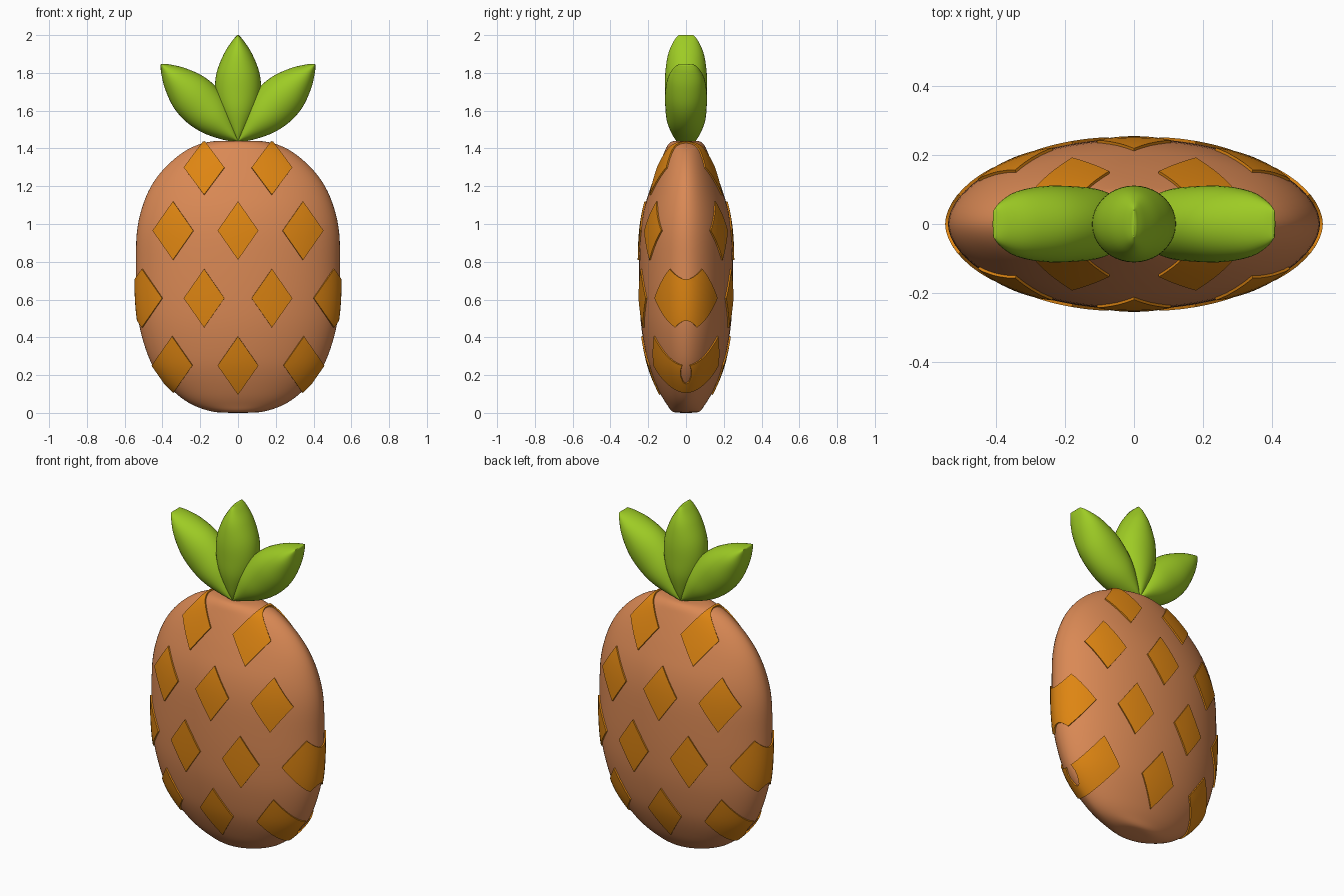
import bpy, bmesh, math
from mathutils import Vector, Matrix

if "Cube" in bpy.data.objects:
    bpy.data.objects.remove(bpy.data.objects["Cube"])


def material(name, rgb):
    m = bpy.data.materials.new(name)
    m.diffuse_color = (*rgb, 1)
    m.use_nodes = True
    m.node_tree.nodes["Principled BSDF"].inputs["Base Color"].default_value = m.diffuse_color
    return m


SKIN = material("warm_tan", (0.70, 0.25, 0.09))
AMBER = material("amber", (0.73, 0.235, 0.006))
LEAF = material("leaf_green", (0.34, 0.60, 0.018))


def smooth_rows(rows, steps):
    """Catmull-Rom through (z, half width, half depth) rows."""
    pts = [Vector(r) for r in rows]
    pts = [2 * pts[0] - pts[1]] + pts + [2 * pts[-1] - pts[-2]]
    out = []
    for i in range(1, len(pts) - 2):
        a, b, c, d = pts[i - 1:i + 3]
        for s in range(steps):
            t = s / steps
            out.append(0.5 * (2 * b + (c - a) * t + (2 * a - 5 * b + 4 * c - d) * t * t
                              + (3 * b - a - 3 * c + d) * t ** 3))
    out.append(pts[-2])
    return out


def loft(rows, steps, sides, power=1.0):
    """Stack of oval rings; power > 1 pinches the left and right edges."""
    bm = bmesh.new()
    rings = []
    for z, rx, ry in smooth_rows(rows, steps):
        ring = []
        for k in range(sides):
            a = 2 * math.pi * k / sides
            s = math.sin(a)
            ring.append(bm.verts.new((max(rx, 0.002) * math.cos(a),
                                      max(ry, 0.002) * math.copysign(abs(s) ** power, s), z)))
        rings.append(ring)
    for lo, hi in zip(rings, rings[1:]):
        for k in range(sides):
            n = (k + 1) % sides
            bm.faces.new((lo[k], lo[n], hi[n], hi[k]))
    bm.faces.new(rings[0][::-1])
    bm.faces.new(rings[-1])
    bmesh.ops.recalc_face_normals(bm, faces=bm.faces)
    bm.normal_update()
    return bm


def add_object(name, bm, mat, thickness=0, angle=50):
    me = bpy.data.meshes.new(name)
    bm.to_mesh(me)
    bm.free()
    ob = bpy.data.objects.new(name, me)
    bpy.context.collection.objects.link(ob)
    me.materials.append(mat)
    bpy.ops.object.select_all(action='DESELECT')
    ob.select_set(True)
    bpy.context.view_layer.objects.active = ob
    if thickness:
        mod = ob.modifiers.new("thickness", 'SOLIDIFY')
        mod.thickness = thickness
        mod.offset = -1
        bpy.ops.object.modifier_apply(modifier=mod.name)
    bpy.ops.object.shade_smooth_by_angle(angle=math.radians(angle))
    return ob


# Flattened fruit body
BODY = [(0.0, 0.03, 0.02), (0.006, 0.13, 0.07), (0.04, 0.235, 0.098), (0.10, 0.325, 0.135),
        (0.20, 0.42, 0.18), (0.30, 0.475, 0.21), (0.45, 0.52, 0.236), (0.60, 0.538, 0.246),
        (0.78, 0.54, 0.248), (0.95, 0.536, 0.242), (1.08, 0.51, 0.222), (1.20, 0.46, 0.185),
        (1.30, 0.385, 0.148), (1.38, 0.29, 0.115), (1.42, 0.21, 0.095),
        (1.438, 0.13, 0.07), (1.44, 0.03, 0.02)]


def body_mesh():
    return loft(BODY, 4, 72, 1.08)


add_object("fruit_body", body_mesh(), SKIN)

# Raised diamonds: patches of a slightly inflated body, cut by four planes each
HW = 0.108
ROWS = [(0.25, 0.155, (-0.35, 0, 0.35)), (0.607, 0.155, (-0.51, -0.18, 0.18, 0.51)),
        (0.965, 0.155, (-0.345, 0, 0.345)), (1.30, 0.145, (-0.18, 0.18))]
for r, (z, hh, xs) in enumerate(ROWS):
    for c, x in enumerate(xs):
        bm = body_mesh()
        for v, n in [(v, v.normal.copy()) for v in bm.verts]:
            v.co += n * 0.008
        for sx in (-1, 1):
            for sz in (-1, 1):
                bmesh.ops.bisect_plane(bm, geom=bm.verts[:] + bm.edges[:] + bm.faces[:],
                                       plane_co=(x + sx * HW, 0, z),
                                       plane_no=Vector((sx * hh, 0, sz * HW)).normalized(),
                                       clear_outer=True)
        add_object(f"diamond_row{r + 1}_{c + 1}", bm, AMBER, thickness=0.018)

# Three plump leaves, same shape fanned out at 45 degrees
LEAF_ROWS = [(0.0, 0.006, 0.05), (0.06, 0.05, 0.075), (0.16, 0.10, 0.102), (0.26, 0.121, 0.11),
             (0.36, 0.114, 0.11), (0.46, 0.076, 0.095), (0.53, 0.032, 0.065), (0.562, 0.004, 0.04)]
for name, tilt, length in (("leaf_left", -45, 1.025), ("leaf_middle", 0, 1), ("leaf_right", 45, 1.025)):
    bm = loft(LEAF_ROWS, 5, 40)
    bm.transform(Matrix.Translation((0, 0, 1.438))
                 @ Matrix.Rotation(math.radians(tilt), 4, 'Y')
                 @ Matrix.Diagonal((1, 1, length, 1)))
    add_object(name, bm, LEAF, angle=60)
